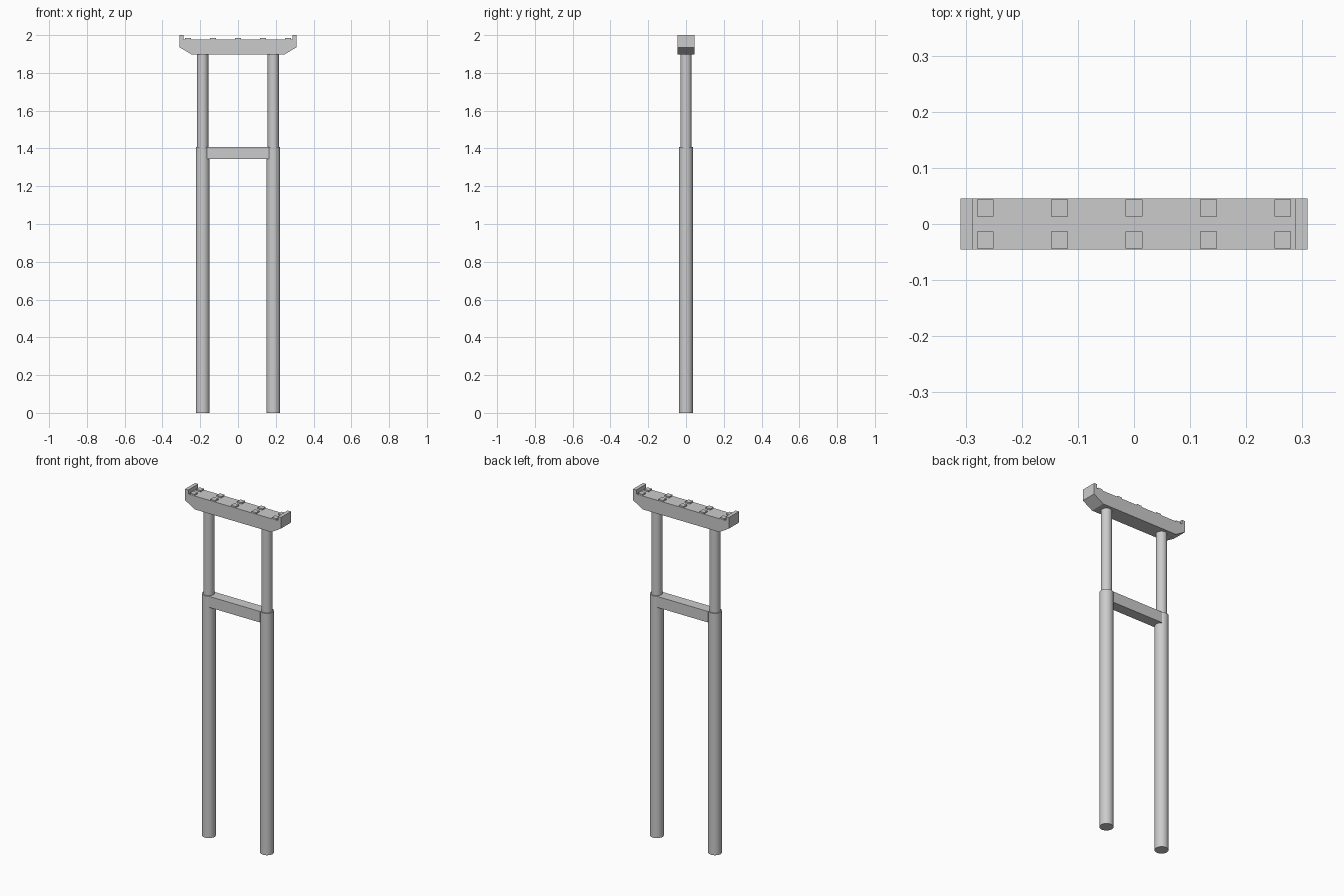
import bpy, bmesh

if "Cube" in bpy.data.objects:
    bpy.data.objects.remove(bpy.data.objects["Cube"])


def box(name, x, y, z0, z1, sx, sy):
    bpy.ops.mesh.primitive_cube_add(size=1, location=(x, y, (z0 + z1) / 2))
    ob = bpy.context.object
    ob.name = name
    ob.scale = (sx, sy, z1 - z0)
    bpy.ops.object.transform_apply(location=False, rotation=False, scale=True)
    return ob


def column(name, x, r, z0, z1):
    bpy.ops.mesh.primitive_cylinder_add(vertices=48, radius=r, depth=z1 - z0,
                                        location=(x, 0, (z0 + z1) / 2))
    bpy.context.object.name = name
    bpy.ops.object.shade_smooth_by_angle()


def extruded_profile(name, pts, half_y):
    bm = bmesh.new()
    face = bm.faces.new([bm.verts.new((x, -half_y, z)) for x, z in pts])
    ext = bmesh.ops.extrude_face_region(bm, geom=[face])
    moved = [v for v in ext["geom"] if isinstance(v, bmesh.types.BMVert)]
    bmesh.ops.translate(bm, verts=moved, vec=(0, 2 * half_y, 0))
    bmesh.ops.recalc_face_normals(bm, faces=bm.faces)
    me = bpy.data.meshes.new(name)
    bm.to_mesh(me)
    bm.free()
    ob = bpy.data.objects.new(name, me)
    bpy.context.collection.objects.link(ob)


COL_X, BEAM_TOP, CAP_BOTTOM, DECK = 0.187, 1.408, 1.898, 1.976

# Stepped columns: thick lower shaft, thinner upper shaft
for side, s in (("left", -1), ("right", 1)):
    column(f"{side}_lower_shaft", s * COL_X, 0.0365, 0, BEAM_TOP)
    column(f"{side}_upper_column", s * COL_X, 0.0295, BEAM_TOP, CAP_BOTTOM)

# Tie beam between the columns
box("tie_beam", 0, 0, 1.344, BEAM_TOP, 0.33, 0.062)

# Cap beam with tapered ends and upstand walls, mirrored half profile
half = [(0.247, CAP_BOTTOM), (0.309, 1.935), (0.309, 2.0), (0.288, 2.0), (0.288, DECK)]
extruded_profile("cap_beam", half + [(-x, z) for x, z in reversed(half)], 0.0455)

# Two rows of bearing pads
for i in range(5):
    for row, y in (("front", -0.0288), ("back", 0.0288)):
        box(f"{row}_bearing_pad_{i + 1}", (i - 2) * 0.1325, y, DECK, 1.984, 0.03, 0.03)
